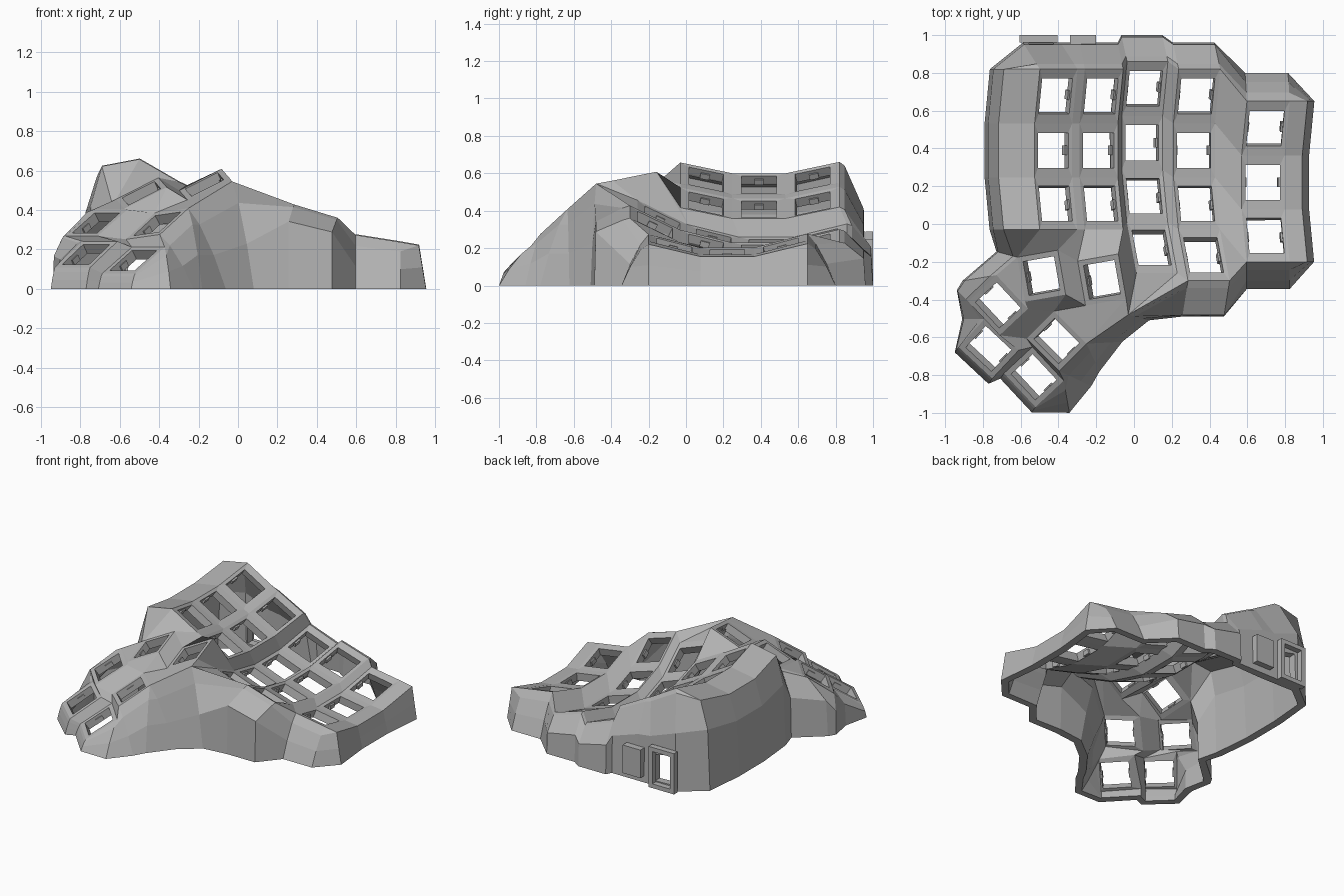
import bpy, bmesh, math
from mathutils import Vector as V

if "Cube" in bpy.data.objects:
    bpy.data.objects.remove(bpy.data.objects["Cube"])

grey = bpy.data.materials.new("light grey")
grey.diffuse_color = (0.45, 0.45, 0.45, 1)
grey.use_nodes = True
grey.node_tree.nodes["Principled BSDF"].inputs["Base Color"].default_value = grey.diffuse_color
HOLE, HALF = 0.093, 0.115
bm = bmesh.new()


def face(*pts):
    """Add a face, skipping repeated neighbouring points."""
    out = []
    for p in pts:
        if not out or (p - out[-1]).length > 1e-4:
            out.append(p)
    if (out[0] - out[-1]).length < 1e-4:
        out.pop()
    if len(out) > 2:
        bm.faces.new([bm.verts.new(p) for p in out])


def ring(outer, inner):
    """Four-sided plate with a four-sided opening."""
    for i in range(4):
        j = (i + 1) % 4
        face(outer[i], outer[j], inner[j], inner[i])


nubs = []          # position and axes of the clips in each opening


def add_nubs(inner):
    tl, tr, br, bl = inner
    u, v = (tr - tl).normalized(), (tl - bl).normalized()
    nubs.append(((tl + bl) / 2, u, v))
    nubs.append(((tr + br) / 2, u, v))


# Finger columns curve along y and tilt sideways
edges = [0.43, 0.143, -0.143, -0.42, -0.69]


def column(x0, ym, z0, tilt, radius, rows):
    t = math.radians(tilt)

    def at(s, d):
        return V((x0 + 0.17 * d * d + s * math.cos(t), ym + d,
                  z0 + d * d / (2 * radius) - s * math.sin(t)))

    left, right = ([at(s, d) for d in edges[:rows + 1]] for s in (-HALF, HALF))
    for k in range(rows):
        c = (edges[k] + edges[k + 1]) / 2
        inner = [at(-HOLE, c + HOLE), at(HOLE, c + HOLE),
                 at(HOLE, c - HOLE), at(-HOLE, c - HOLE)]
        ring([left[k], right[k], right[k + 1], left[k + 1]], inner)
        add_nubs(inner)
    return left, right


La, Ra = column(-0.43, 0.39, 0.535, 30, 1.35, 3)
Lb, Rb = column(-0.19, 0.39, 0.405, 28, 1.35, 3)
Lc, Rc = column(0.04, 0.43, 0.21, 20, 1.15, 4)
Ld, Rd = column(0.315, 0.39, 0.187, 17, 1.15, 4)
Le, Re = column(0.68, 0.22, 0.175, 9, 1.1, 3)

# Webs between the columns
for r, l in ((Ra, Lb), (Rb, Lc), (Rc, Ld), (Rd, Le)):
    for k in range(min(len(r), len(l)) - 1):
        face(r[k], l[k], l[k + 1], r[k + 1])
face(Rd[-2], Le[-1], Rd[-1])


# Thumb plates: centre, turn, slope across, slope along
def thumb(x, y, z, yaw, su, sv):
    a = math.radians(yaw)
    u = V((math.cos(a), math.sin(a), su)).normalized()
    v = V((-math.sin(a), math.cos(a), sv)).normalized()
    o = V((x, y, z))

    def quad(h):
        return [o - u * h + v * h, o + u * h + v * h, o + u * h - v * h, o - u * h - v * h]
    ring(quad(0.122), quad(HOLE))
    add_nubs(quad(HOLE))
    return quad(0.122)


# Corners: top left, top right, bottom right, bottom left
Atl, Atr, Abr, Abl = thumb(-0.17, -0.295, 0.53, 10, 0.5, 0.2)
Btl, Btr, Bbr, Bbl = thumb(-0.49, -0.275, 0.485, 10, 0.5, 0.2)
Ctl, Ctr, Cbr, Cbl = thumb(-0.72, -0.43, 0.335, -47, 0, 0.65)
Dtl, Dtr, Dbr, Dbl = thumb(-0.41, -0.62, 0.33, -45, 0.1, 0.65)
Etl, Etr, Ebr, Ebl = thumb(-0.77, -0.66, 0.175, -43, 0, 0.65)
Ftl, Ftr, Fbr, Fbl = thumb(-0.53, -0.81, 0.145, -47, 0, 0.65)
peak = V((-0.03, -0.48, 0.545))

# Webs inside the thumb cluster
face(Btr, Atl, Abl, Bbr)
face(Btl, Bbl, Ctl)
face(Ctl, Bbl, Ctr)
face(Bbl, Bbr, Dtl, Ctr)
face(Bbr, Abl, Dtl)
face(Abl, Abr, Dtr, Dtl)
face(Abr, peak, Dtr)
face(Ctr, Dtl, Dbl, Cbr)
face(Cbl, Cbr, Etr, Etl)
face(Cbr, Dbl, Ftl, Etr)
face(Dbl, Dbr, Ftr, Ftl)
face(Etr, Ftl, Fbl, Ebr)

# Webs from the thumb cluster to the finger columns
face(La[-1], Ra[-1], Btr, Btl)
face(Ra[-1], Lb[-1], Btr)
face(Lb[-1], Atl, Btr)
face(Lb[-1], Rb[-1], Atr, Atl)
face(Rb[-1], Lc[-2], Atr)
face(Atr, Lc[-2], Lc[-1], Abr)
face(Abr, Lc[-1], peak)
face(peak, Lc[-1], Rc[-1])
face(peak, Rc[-1], Ld[-1])
face(Rc[-2], Ld[-2], Ld[-1], Rc[-1])

# Outer walls run from the rim to the ground through two (reach, height) steps
WIDE = (0.72, 0.945), (0.93, 0.65)
STEEP = (0.2, 0.97), (0.93, 0.62)
BOXY = (0.2, 0.97), (0.96, 0.8)
SLANT = (0.3, 0.8), (0.68, 0.42)
SIDE = (0.72, 0.93), (0.86, 0.46)
walls = []


def wall(points, dx, dy, steps):
    for p in points:
        mids = [V((p.x + dx * f, p.y + dy * f, p.z * h)) for f, h in steps]
        walls.append([p, *mids, V((p.x + dx, p.y + dy, 0))])


wall(La, -0.265, 0, WIDE)                            # left side
wall([Btl], -0.11, 0.03, STEEP)                      # thumb left
wall([Ctl], -0.18, -0.03, STEEP)
wall([Cbl], -0.06, 0.06, STEEP)
wall([Etl], -0.12, 0, STEEP)
wall([Ebl, Ebr, Fbl, Fbr], -0.02, -0.028, SLANT)     # thumb front
wall([Ftr], 0.03, -0.17, SLANT)                      # thumb right
wall([Dbr], 0.17, -0.08, SLANT)
wall([Dtr], 0.07, -0.146, SLANT)
wall([Dtr], 0.19, 0.01, SLANT)
wall([peak], 0.11, -0.03, SLANT)
wall([Ld[-1], Rd[-1]], -0.03, -0.19, BOXY)           # front
wall([Le[-1], Re[-1]], 0, -0.145, SLANT)
wall(Re[::-1], 0.13, 0, SIDE)                        # right side
wall([Re[0], Le[0]], -0.01, 0.15, SLANT)             # back
for l, r in ((Ld, Rd), (Lc, Rc), (Lb, Rb)):
    wall([r[0], l[0]], -0.03, 0.14, STEEP)
wall([Ra[0], La[0]], -0.09, 0.14, STEEP)

for i, a in enumerate(walls):
    b = walls[(i + 1) % len(walls)]
    for k in range(3):
        if i == len(walls) - 2 and k == 2:           # cable opening in the back
            q = [a[2], b[2], b[3], a[3]]

            def spot(s, t):
                return q[0].lerp(q[1], s).lerp(q[3].lerp(q[2], s), t)
            ring(q, [spot(0.2, 0.38), spot(0.85, 0.38), spot(0.85, 0.9), spot(0.2, 0.9)])
        else:
            face(a[k], b[k], b[k + 1], a[k + 1])

bmesh.ops.remove_doubles(bm, verts=bm.verts, dist=1e-4)
bmesh.ops.recalc_face_normals(bm, faces=bm.faces)
if sum(f.normal.z * f.calc_area() for f in bm.faces) < 0:
    bmesh.ops.reverse_faces(bm, faces=bm.faces)


def finish(b, name):
    me = bpy.data.meshes.new(name)
    b.to_mesh(me)
    b.free()
    me.materials.append(grey)
    ob = bpy.data.objects.new(name, me)
    bpy.context.collection.objects.link(ob)
    return ob


# Hollow case shell, open underneath
shell = finish(bm, "case_shell")
bpy.context.view_layer.objects.active = shell
mod = shell.modifiers.new("thickness", 'SOLIDIFY')
mod.thickness, mod.offset = 0.055, -1
bpy.ops.object.modifier_apply(modifier=mod.name)
for v in shell.data.vertices:
    if v.co.z < 0.03:
        v.co.z = 0


def box(b, centre, half, axes=(V((1, 0, 0)), V((0, 1, 0)), V((0, 0, 1)))):
    for v in bmesh.ops.create_cube(b, size=2)['verts']:
        v.co = centre + sum((axes[i] * (v.co[i] * half[i]) for i in range(3)), V((0, 0, 0)))


# Small clips inside the key openings
clips = bmesh.new()
for p, u, v in nubs:
    n = u.cross(v).normalized()
    box(clips, p - n * 0.035, (0.008, 0.025, 0.016), (u, v, n))
finish(clips, "switch_clips")

# Cable socket frame and cover plate on the back
port = bmesh.new()
for x in (-0.59, -0.42):
    box(port, V((x, 0.98, 0.145)), (0.015, 0.02, 0.145))
for z in (0.015, 0.275):
    box(port, V((-0.505, 0.98, z)), (0.07, 0.02, 0.015))
finish(port, "socket_frame")
cover = bmesh.new()
box(cover, V((-0.27, 0.975, 0.145)), (0.07, 0.025, 0.1))
finish(cover, "socket_cover")
